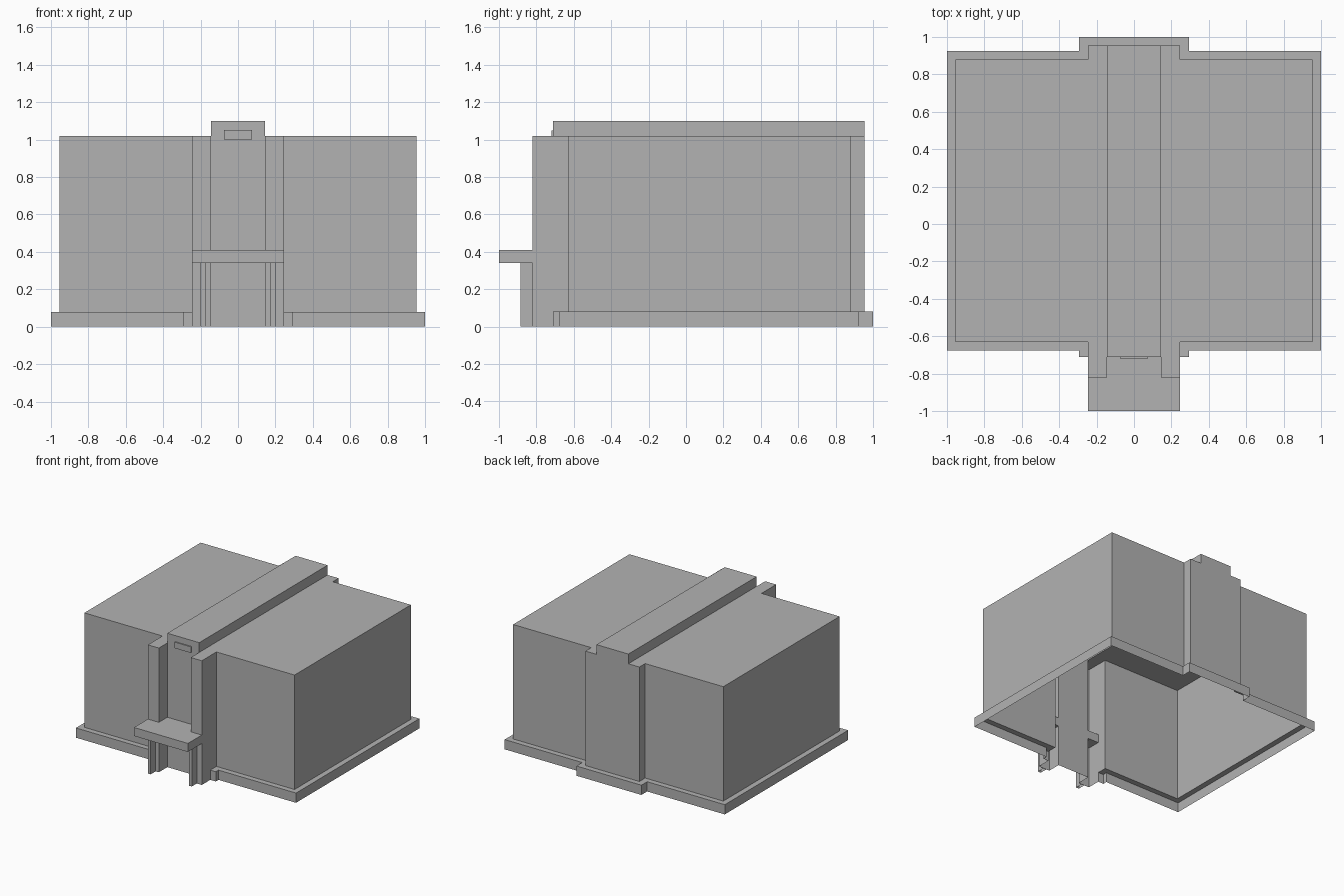
import bpy
import bmesh

cube = bpy.data.objects.get("Cube")
if cube:
    bpy.data.objects.remove(cube, do_unlink=True)

grey = bpy.data.materials.new("plain_grey")
grey.use_nodes = True
grey.diffuse_color = (0.45, 0.45, 0.45, 1)
grey.node_tree.nodes["Principled BSDF"].inputs["Base Color"].default_value = (0.45, 0.45, 0.45, 1)

BASE_Z, ROOF_Z, RIDGE_Z = 0.08, 1.02, 1.10
CANOPY_Z = 0.34
RIDGE_X, PIER_X = 0.145, 0.245
PANEL_Y, PIER_Y, BACK_Y = -0.71, -0.82, 0.955


def finish(bm, name):
    mesh = bpy.data.meshes.new(name)
    bm.to_mesh(mesh)
    bm.free()
    mesh.materials.append(grey)
    obj = bpy.data.objects.new(name, mesh)
    bpy.context.scene.collection.objects.link(obj)
    return obj


def box(name, x, y, z, open_bottom=False):
    bm = bmesh.new()
    bmesh.ops.create_cube(bm, size=1)
    for v in bm.verts:
        v.co = [lo + (c + 0.5) * (hi - lo) for c, (lo, hi) in zip(v.co, (x, y, z))]
    if open_bottom:
        under = [f for f in bm.faces if f.normal.z < -0.5]
        bmesh.ops.delete(bm, geom=under, context='FACES')
    return finish(bm, name)


def mirrored(half):
    return half + [(-x, y) for x, y in reversed(half)]


def ring(bm, outline, z):
    return [bm.verts.new((x, y, z)) for x, y in outline]


def bridge(bm, low, high):
    for i in range(len(low)):
        j = (i + 1) % len(low)
        bm.faces.new((low[i], low[j], high[j], high[i]))


# Half outlines, front centre round to back centre
entrance = [(RIDGE_X, PANEL_Y), (RIDGE_X, PIER_Y), (PIER_X, PIER_Y), (PIER_X, PANEL_Y)]
wall_half = entrance + [(PIER_X, -0.67), (PIER_X, -0.63), (0.955, -0.63), (0.955, 0.88),
                        (PIER_X, 0.88), (PIER_X, BACK_Y), (RIDGE_X, BACK_Y)]
plinth_half = entrance + [(0.295, PANEL_Y), (0.295, -0.675), (1, -0.675), (1, 0.925),
                          (0.295, 0.925), (0.295, 1), (RIDGE_X, 1)]

# Hollow plinth, ledge, walls and the two flat roofs
bm = bmesh.new()
ground = ring(bm, mirrored(plinth_half), 0)
ledge = ring(bm, mirrored(plinth_half), BASE_Z)
foot = ring(bm, mirrored(wall_half), BASE_Z)
eaves = ring(bm, mirrored(wall_half), ROOF_Z)
bridge(bm, ground, ledge)
bridge(bm, ledge, foot)
bridge(bm, foot, eaves)
n = len(wall_half)
bm.faces.new(eaves[:n])
bm.faces.new(eaves[n:])
bmesh.ops.remove_doubles(bm, verts=bm.verts[:], dist=0.0001)
finish(bm, "building_shell")

# Raised spine along the roof
box("roof_ridge", (-RIDGE_X, RIDGE_X), (PANEL_Y, BACK_Y), (ROOF_Z, RIDGE_Z), True)

# Entrance canopy and blank plate above it
box("canopy", (-PIER_X, PIER_X), (-1, PANEL_Y), (CANOPY_Z, 0.41))
box("front_plate", (-0.075, 0.075), (PANEL_Y - 0.009, PANEL_Y), (1.0, 1.05))

# Fins carrying the canopy
for side, name in ((1, "left_fin"), (-1, "right_fin")):
    xs = sorted((side * 0.174, side * 0.2))
    box(name, xs, (-0.885, PIER_Y), (0, CANOPY_Z), True)
